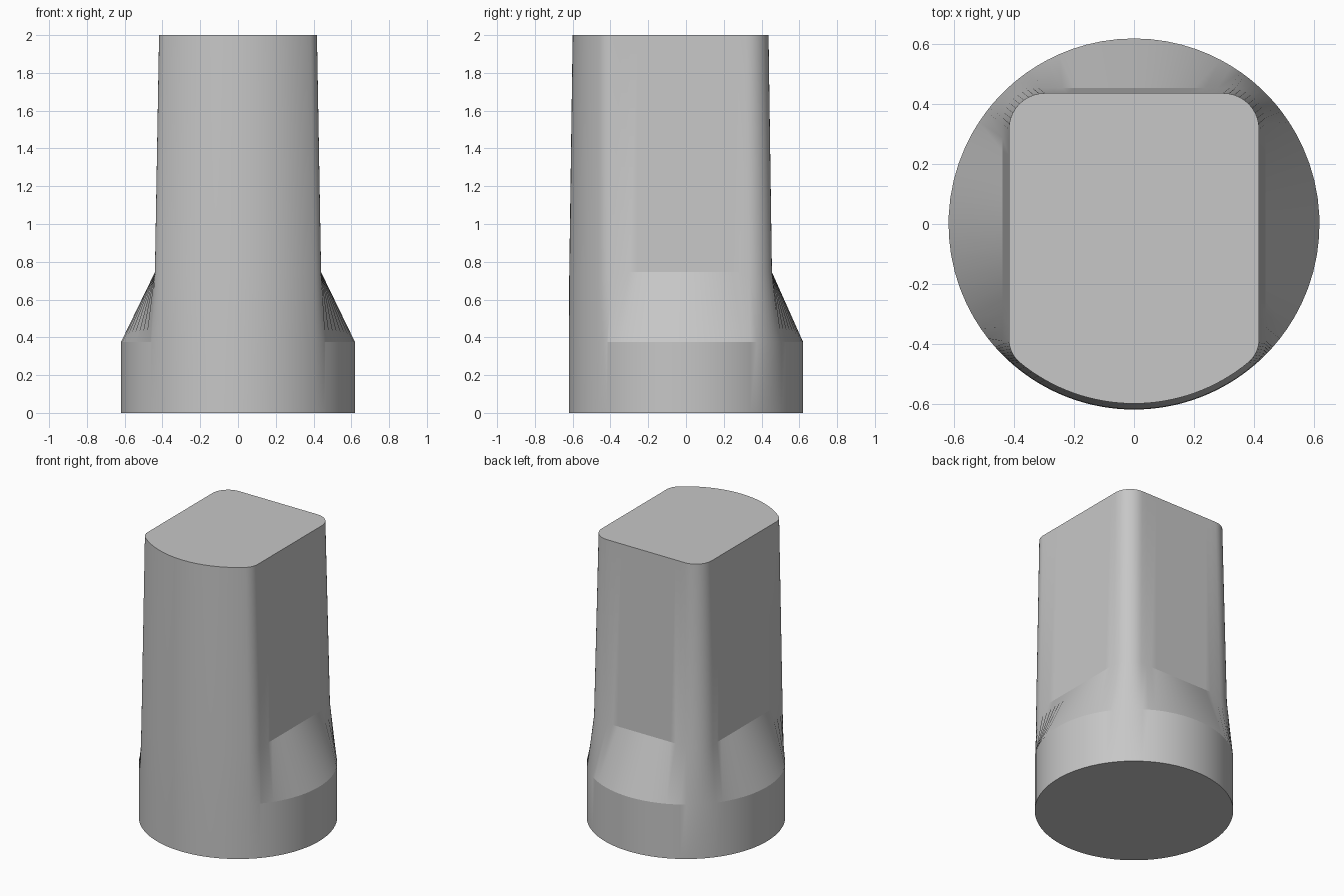
import bpy, bmesh, math
from math import sin, cos, pi
from mathutils import Vector

cube = bpy.data.objects.get("Cube")
if cube:
    bpy.data.objects.remove(cube, do_unlink=True)

mat = bpy.data.materials.new("light grey")
mat.use_nodes = True
grey = (0.57, 0.57, 0.57, 1)
mat.diffuse_color = grey
mat.node_tree.nodes["Principled BSDF"].inputs["Base Color"].default_value = grey


def arc(cx, cy, r, a0, a1, n):
    return [Vector((cx + r * cos(a0 + (a1 - a0) * i / n),
                    cy + r * sin(a0 + (a1 - a0) * i / n))) for i in range(n + 1)]


def between(p, q, n):
    return [p.lerp(q, i / n) for i in range(1, n)]


def d_section(w, back, front_r, r_back=0.12, r_front=0.10):
    """Flat sides and back, round front, all corners filleted."""
    fx = w - r_front
    fy = -math.sqrt((front_r - r_front) ** 2 - fx ** 2)
    a = math.atan2(fy, fx)
    front = arc(0, 0, front_r, -pi - a, a, 32)[1:-1]
    right = arc(fx, fy, r_front, a, 0, 8)
    back_r = arc(w - r_back, back - r_back, r_back, 0, pi / 2, 10)
    back_l = arc(r_back - w, back - r_back, r_back, pi / 2, pi, 10)
    left = arc(-fx, fy, r_front, pi, pi - a - 2 * pi + 2 * pi, 8)
    return (front + right + between(right[-1], back_r[0], 16) + back_r
            + between(back_r[-1], back_l[0], 16) + back_l
            + between(back_l[-1], left[0], 16) + left)


# Round base blending into a slightly tapered D-shaped post
RADIUS = 0.62
lower = d_section(0.44, 0.455, RADIUS - 0.002)
upper = d_section(0.418, 0.437, 0.60)
circle = [p.normalized() * RADIUS for p in lower]

bm = bmesh.new()
rings = [[bm.verts.new((p.x, p.y, z)) for p in pts]
         for pts, z in ((circle, 0), (circle, 0.375), (lower, 0.745), (upper, 2))]
for low, high in zip(rings, rings[1:]):
    for i in range(len(low)):
        j = (i + 1) % len(low)
        bm.faces.new((low[i], low[j], high[j], high[i]))
bm.faces.new(rings[-1])
bm.faces.new(rings[0][::-1])
bmesh.ops.recalc_face_normals(bm, faces=bm.faces)

mesh = bpy.data.meshes.new("round_to_flat_post")
bm.to_mesh(mesh)
bm.free()
mesh.materials.append(mat)
post = bpy.data.objects.new("round_to_flat_post", mesh)
bpy.context.collection.objects.link(post)
bpy.context.view_layer.objects.active = post
post.select_set(True)
bpy.ops.object.shade_smooth_by_angle(angle=math.radians(20))
